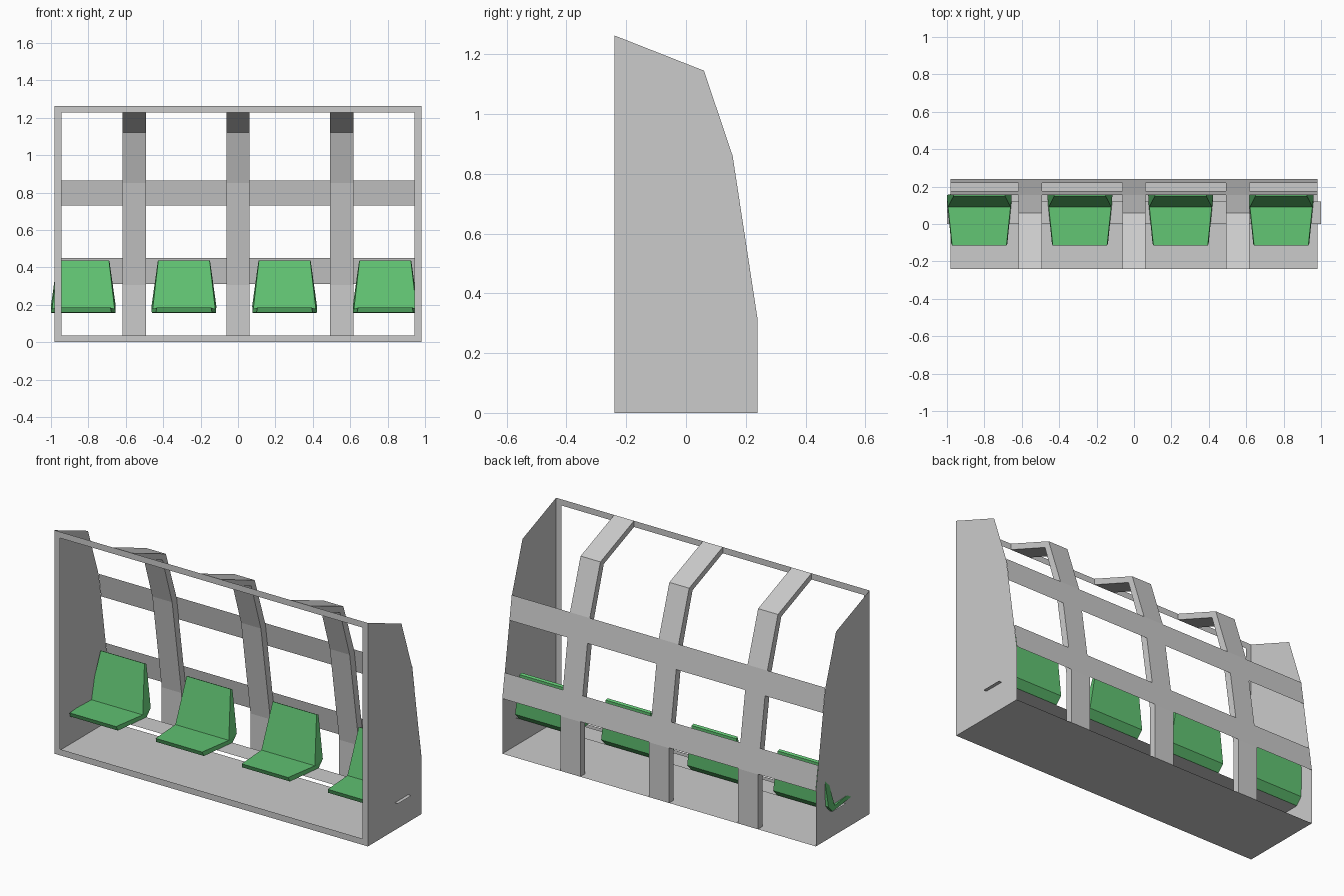
import bpy

if "Cube" in bpy.data.objects:
    bpy.data.objects.remove(bpy.data.objects["Cube"])

# Side outline of the shelter (y, z), from front bottom round to front top
PROFILE = [(-0.24, 0), (0.24, 0), (0.24, 0.31), (0.156, 0.86), (0.06, 1.145), (-0.24, 1.263)]
X = 0.98


def make(name, verts, faces, mat=None):
    me = bpy.data.meshes.new(name)
    me.from_pydata(verts, [], faces)
    me.update()
    ob = bpy.data.objects.new(name, me)
    bpy.context.collection.objects.link(ob)
    if mat:
        me.materials.append(mat)
    return ob


def back_y(z):
    """Depth of the rear outline between the two lower bends."""
    return 0.24 + (z - 0.31) / (0.86 - 0.31) * (0.156 - 0.24)


# Sheet end panels
for side, name in ((-1, "left_end_panel"), (1, "right_end_panel")):
    order = range(6) if side > 0 else range(5, -1, -1)
    make(name, [(side * X, y, z) for y, z in PROFILE], [tuple(order)])

# Floor sheet
make("floor", [(-X, -0.24, 0), (-X, 0.24, 0), (X, 0.24, 0), (X, -0.24, 0)], [(0, 1, 2, 3)])

# Flat border round the open front
b = 0.035
outer = [(-X, 0), (X, 0), (X, 1.263), (-X, 1.263)]
inner = [(-X + b, b), (X - b, b), (X - b, 1.263 - b), (-X + b, 1.263 - b)]
make("front_border", [(x, -0.24, z) for x, z in outer + inner],
     [(i, (i + 1) % 4, 4 + (i + 1) % 4, 4 + i) for i in range(4)])

# Bent ribs following the rear outline
rib_out = PROFILE[1:]
rib_in = [(0.2, 0), (0.2, 0.305), (0.116, 0.85), (0.03, 1.122), (-0.24, 1.228)]
n = len(rib_out)
for k, cx in enumerate((-0.555, 0, 0.555)):
    verts = []
    for (yo, zo), (yi, zi) in zip(rib_out, rib_in):
        verts += [(cx - 0.062, yo, zo), (cx + 0.062, yo, zo),
                  (cx + 0.062, yi, zi), (cx - 0.062, yi, zi)]
    faces = [(4 * i + j, 4 * i + 4 + j, 4 * i + 4 + (j + 1) % 4, 4 * i + (j + 1) % 4)
             for i in range(n - 1) for j in range(4)]
    e = 4 * (n - 1)
    faces += [(0, 1, 2, 3), (e + 3, e + 2, e + 1, e)]
    make(f"rib_{k + 1}", verts, [f[::-1] for f in faces])

# Horizontal rear rails
for name, z0, z1 in (("lower_rail", 0.312, 0.45), ("upper_rail", 0.73, 0.865)):
    pts = [(back_y(z) + 0.001, z) for z in (z0, z1)]
    make(name, [(X, *pts[0]), (-X, *pts[0]), (-X, *pts[1]), (X, *pts[1])], [(0, 1, 2, 3)])

# Seat support strip, poking through both end panels
make("seat_support", [(-1, 0, 0.155), (1, 0, 0.155), (1, 0.12, 0.155), (-1, 0.12, 0.155)],
     [(0, 1, 2, 3)])

# Seats: side section as (y, z, half width)
green = bpy.data.materials.new("seat_green")
green.diffuse_color = (0.12, 0.55, 0.17, 1)
green.use_nodes = True
green.node_tree.nodes["Principled BSDF"].inputs["Base Color"].default_value = green.diffuse_color
SEAT = [(-0.115, 0.185, 0.145), (0.092, 0.178, 0.167), (0.15, 0.438, 0.137),
        (0.163, 0.432, 0.14), (0.155, 0.195, 0.173), (0.12, 0.157, 0.172),
        (-0.105, 0.16, 0.15)]
m = len(SEAT)
for k in range(4):
    cx = -0.827 + 0.538 * k
    verts = [(cx + s * w, y, z) for s in (-1, 1) for y, z, w in SEAT]
    faces = [(i, (i + 1) % m, m + (i + 1) % m, m + i) for i in range(m)]
    # Side caps: pan part and backrest part
    caps = [(0, 6, 5, 1), (1, 5, 4), (1, 4, 3, 2)]
    faces = [f[::-1] for f in faces]
    faces += [c[::-1] for c in caps] + [tuple(i + m for i in c) for c in caps]
    make(f"seat_{k + 1}", verts, faces, green)

# Consistent outward normals on the closed parts
import bmesh
for ob in bpy.context.collection.objects:
    if ob.name.startswith(("seat_", "rib_")) and ob.name != "seat_support":
        bm = bmesh.new()
        bm.from_mesh(ob.data)
        bmesh.ops.recalc_face_normals(bm, faces=bm.faces)
        bm.to_mesh(ob.data)
        bm.free()
